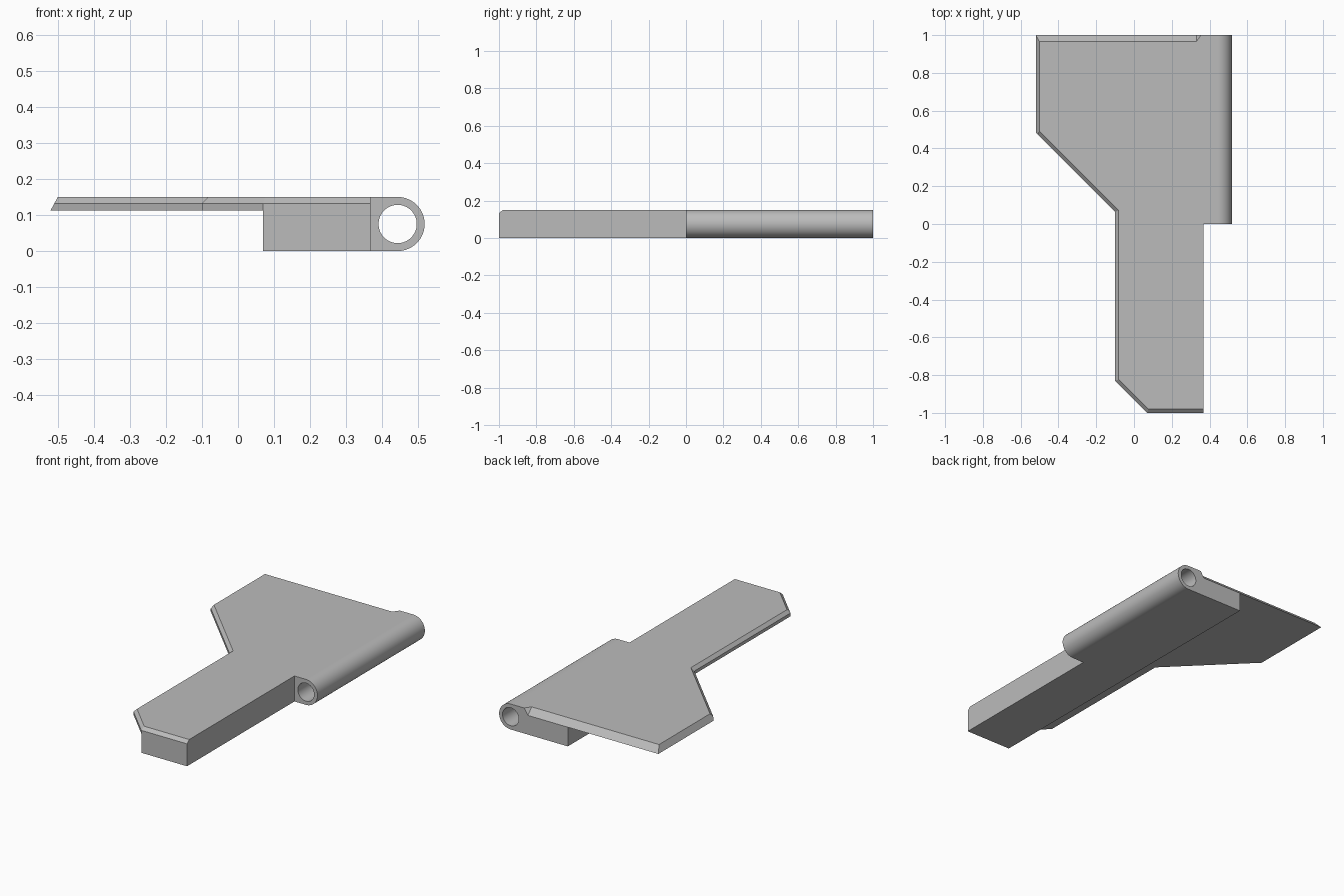
import bpy, bmesh
from math import cos, sin, tau, radians

cube = bpy.data.objects.get("Cube")
if cube:
    bpy.data.objects.remove(cube, do_unlink=True)

grey = bpy.data.materials.new("plain grey")
grey.use_nodes = True
colour = (0.5, 0.5, 0.5, 1)
grey.diffuse_color = colour
grey.node_tree.nodes["Principled BSDF"].inputs["Base Color"].default_value = colour

SIDE = 0.368            # straight right edge of the body
STEM = 0.07             # left edge of the thick block
UNDER, MID, TOP = 0.113, 0.132, 0.15


def loft(name, rings, capped=True, closed=False):
    """Join equal rings of points with quads, capping or closing the ends."""
    bm = bmesh.new()
    loops = [[bm.verts.new(p) for p in ring] for ring in rings]
    pairs = list(zip(loops, loops[1:]))
    if closed:
        pairs.append((loops[-1], loops[0]))
    for a, b in pairs:
        for i in range(len(a)):
            j = (i + 1) % len(a)
            bm.faces.new((a[i], a[j], b[j], b[i]))
    if capped:
        bm.faces.new(loops[0])
        bm.faces.new(loops[-1])
    bmesh.ops.remove_doubles(bm, verts=bm.verts, dist=1e-5)
    bmesh.ops.recalc_face_normals(bm, faces=bm.faces)
    mesh = bpy.data.meshes.new(name)
    bm.to_mesh(mesh)
    bm.free()
    mesh.materials.append(grey)
    obj = bpy.data.objects.new(name, mesh)
    bpy.context.collection.objects.link(obj)
    return obj


def at(z, outline):
    return [(x, y, z) for x, y in outline]


# Thin plate: outline at underside and top, with sloped wing and back edges
under = [(-0.52, 1), (-0.52, 0.485), (-0.1, 0.065), (-0.1, -0.83), (STEM, -1),
         (SIDE, -1), (SIDE, 1), (0.33, 1), (0.33, 1)]
top = [(-0.5, 0.965), (-0.5, 0.49), (-0.082, 0.072), (-0.082, -0.823), (0.075, -0.98),
       (SIDE, -0.98), (SIDE, 1), (0.355, 1), (0.33, 0.965)]
# Halfway up, slopes are half done; the neck and front are still vertical
half = (MID - UNDER) / (TOP - UNDER)
middle = [(a[0] + (b[0] - a[0]) * half, a[1] + (b[1] - a[1]) * half)
          for a, b in zip(under, top)]
middle[1] = (middle[1][0], 0.475)
middle[2:6] = under[2:6]
loft("plate", [at(UNDER, under), at(MID, middle), at(TOP, top)])

# Thick block under the plate
base = [(STEM, -1), (SIDE, -1), (SIDE, 1), (STEM, 1)]
loft("block", [at(0, base), at(UNDER, base)])

# Hinge barrel: square towards the block, round outside, with a round bore
RADIUS, BORE, COUNT = 0.075, 0.053, 64
CENTRE = SIDE + RADIUS


def section(y, radius, squared):
    points = []
    for i in range(COUNT):
        c, s = cos(tau * i / COUNT), sin(tau * i / COUNT)
        r = radius / max(abs(c), abs(s)) if squared and c < 0 else radius
        points.append((CENTRE + r * c, y, RADIUS + r * s))
    return points


barrel = loft("hinge_barrel", [section(0, RADIUS, True), section(1, RADIUS, True),
                               section(1, BORE, False), section(0, BORE, False)],
              capped=False, closed=True)
bpy.ops.object.select_all(action='DESELECT')
barrel.select_set(True)
bpy.context.view_layer.objects.active = barrel
bpy.ops.object.shade_smooth_by_angle(angle=radians(30))
